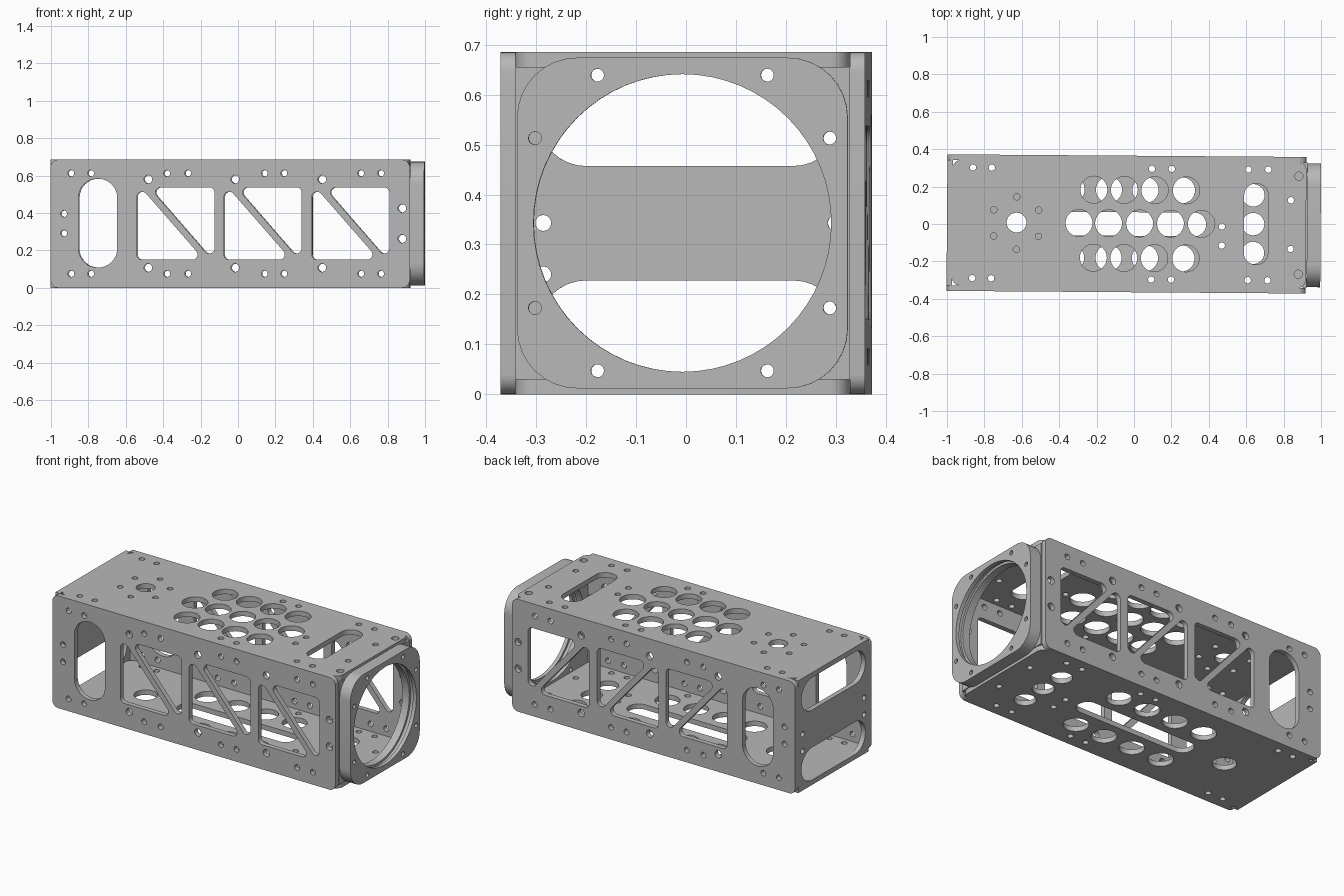
import bpy, bmesh, math
from mathutils import Matrix, Vector

if "Cube" in bpy.data.objects:
    bpy.data.objects.remove(bpy.data.objects["Cube"])

grey = bpy.data.materials.new("plain grey metal")
grey.diffuse_color = (0.48, 0.48, 0.48, 1)
grey.use_nodes = True
grey.node_tree.nodes["Principled BSDF"].inputs["Base Color"].default_value = grey.diffuse_color

SKEW = Matrix.Rotation(-0.0073, 4, 'Z')      # whole frame sits slightly turned
W, H, T = 0.73, 0.685, 0.03                  # body width, height, plate thickness
X0, X1 = -1.0, 0.92                          # body ends
# how a flat profile (u, v) is laid into space
FLAT = Matrix.Identity(4)                                                       # u=x v=y
SIDE = Matrix(((1, 0, 0, 0), (0, 0, -1, 0), (0, 1, 0, 0), (0, 0, 0, 1)))        # u=x v=z
END = Matrix(((0, 0, 1, 0), (1, 0, 0, 0), (0, 1, 0, 0), (0, 0, 0, 1)))          # u=y v=z


def circle(x, y, r, n=32):
    return [(x + r * math.cos(2 * math.pi * i / n), y + r * math.sin(2 * math.pi * i / n)) for i in range(n)]


def rounded(corners, r, n=8):
    """Polygon with every corner replaced by an arc of radius r."""
    if r <= 0:
        return corners
    out = []
    for i, c in enumerate(corners):
        p = Vector(c)
        a = (Vector(corners[i - 1]) - p).normalized()
        b = (Vector(corners[(i + 1) % len(corners)]) - p).normalized()
        half = a.angle(b) / 2
        mid = p + (a + b).normalized() * (r / math.sin(half))
        s = p + a * (r / math.tan(half)) - mid
        e = p + b * (r / math.tan(half)) - mid
        a0 = math.atan2(s.y, s.x)
        d = (math.atan2(e.y, e.x) - a0 + math.pi) % (2 * math.pi) - math.pi
        out += [(mid.x + r * math.cos(a0 + d * k / n), mid.y + r * math.sin(a0 + d * k / n)) for k in range(n + 1)]
    return out


def rect(x0, x1, y0, y1, r=0.0):
    return rounded([(x0, y0), (x1, y0), (x1, y1), (x0, y1)], r)


def plate(name, loops, thick, orient, pos):
    """Extruded sheet: first loop is the outline, the others are cut-outs."""
    cu = bpy.data.curves.new(name, 'CURVE')
    cu.dimensions, cu.fill_mode, cu.extrude = '2D', 'BOTH', thick / 2
    for pts in loops:
        sp = cu.splines.new('POLY')
        sp.points.add(len(pts) - 1)
        for q, (u, v) in zip(sp.points, pts):
            q.co = (u, v, 0, 1)
        sp.use_cyclic_u = True
    tmp = bpy.data.objects.new(name + "_tmp", cu)
    bpy.context.collection.objects.link(tmp)
    deps = bpy.context.evaluated_depsgraph_get()
    me = bpy.data.meshes.new_from_object(tmp.evaluated_get(deps))
    bpy.data.objects.remove(tmp)
    bpy.data.curves.remove(cu)
    me.name = name
    me.transform(SKEW @ Matrix.Translation(pos) @ orient)
    bm = bmesh.new()
    bm.from_mesh(me)
    bmesh.ops.remove_doubles(bm, verts=bm.verts, dist=1e-5)
    bmesh.ops.recalc_face_normals(bm, faces=bm.faces)
    bm.to_mesh(me)
    bm.free()
    me.materials.clear()
    me.materials.append(grey)
    ob = bpy.data.objects.new(name, me)
    bpy.context.collection.objects.link(ob)
    bpy.ops.object.select_all(action='DESELECT')
    ob.select_set(True)
    bpy.context.view_layer.objects.active = ob
    bpy.ops.object.shade_smooth_by_angle(angle=math.radians(30))
    return ob


# side plates: oblong window, three truss panels, bolt holes
side = [rect(X0, X1, 0, H, 0.04), rect(-0.85, -0.643, 0.108, 0.583, 0.102)]
for x in (-0.538, -0.072, 0.397):
    side.append(rounded([(x, 0.15), (x + 0.358, 0.15), (x, 0.56)], 0.028))
    side.append(rounded([(x + 0.415, 0.537), (x + 0.067, 0.537), (x + 0.415, 0.136)], 0.028))
for z in (0.075, 0.612):
    for x in (-0.89, -0.784, -0.377, -0.265, 0.144, 0.249, 0.66, 0.767):
        side.append(circle(x, z, 0.017, 20))
for z in (0.107, 0.58):
    side += [circle(x, z, 0.022, 20) for x in (-0.478, -0.013, 0.452)]
side += [circle(-0.928, z, 0.017, 20) for z in (0.291, 0.396)]
side += [circle(0.88, z, 0.022, 20) for z in (0.262, 0.425)]
for name, s in (("front_side_plate", -1), ("back_side_plate", 1)):
    plate(name, side, T, SIDE, (0, s * (W - T) / 2, 0))

# outline and bolt holes shared by top and bottom plates
half = W / 2 - T
shared = [rect(X0 + T, X1, -half, half, 0.04)]
for y in (-0.296, 0.296):
    shared += [circle(x, y, 0.017, 20) for x in (-0.863, -0.762, 0.094, 0.2, 0.61, 0.716)]
shared += [circle(0.47, y, 0.017, 20) for y in (-0.01, -0.112)]
shared += [circle(0.838, y, 0.017, 20) for y in (-0.127, 0.133)]

# top plate: three rows of round windows, cross slot, small bolt circle
top = shared + [rect(0.588, 0.717, -0.212, 0.221, 0.063), circle(-0.628, 0.003, 0.053)]
top += [circle(x, 0.003, 0.072) for x in (-0.294, -0.136, 0.03, 0.195, 0.36)]
for s in (-1, 1):
    top += [circle(x, s * 0.182, 0.072) for x in (-0.216, -0.053, 0.11, 0.278)]
    top += [circle(x, s * y, 0.017, 20) for x, y in ((-0.75, 0.07), (-0.628, 0.14), (-0.51, 0.07))]
    top.append(circle(0.88, s * 0.262, 0.022, 20))
plate("top_plate", top, T, FLAT, (0, 0, H - T / 2))

# bottom plate: long slot, two rows of round windows, three holes near the ring
bottom = shared + [rect(-0.4, 0.385, -0.063, 0.063, 0.06), circle(-0.628, 0.003, 0.066)]
bottom += [circle(0.637, y, 0.06) for y in (-0.15, 0.004, 0.158)]
for s in (-1, 1):
    bottom += [circle(x, s * 0.182, 0.07) for x in (-0.335, -0.135, 0.06, 0.255)]
plate("bottom_plate", bottom, T, FLAT, (0, 0, T / 2))

# closed end plate with two wide slots
end = [rect(-half, half, 0, H)]
end += [rect(-0.305, 0.305, z, z + 0.198, 0.098) for z in (0.03, 0.457)]
end += [circle(s * 0.293, z, 0.016, 20) for s in (-1, 1) for z in (0.24, 0.343)]
plate("slotted_end_plate", end, T, END, (X0 + T / 2, 0, 0))

# ring end: stacked layers with a groove inside the bore
ZC = 0.343
bolts = []
for sy in (-1, 1):
    for sz in (-1, 1):
        bolts += [circle(sy * 0.17, ZC + sz * 0.296, 0.013, 20), circle(sy * 0.295, ZC + sz * 0.17, 0.013, 20)]
flange = rect(-0.331, 0.331, 0.012, 0.674, 0.12)
inner = rect(-half, half, T, H - T)
for name, outline, r, a, b in (("ring_inner_wall", inner, 0.298, 0.903, 0.925),
                               ("ring_back_layer", flange, 0.298, 0.925, 0.95),
                               ("ring_groove_layer", flange, 0.312, 0.95, 0.975),
                               ("ring_face_layer", flange, 0.298, 0.975, 0.998)):
    plate(name, [outline, circle(0, ZC, r, 64)] + bolts, b - a, END, ((a + b) / 2, 0, 0))
